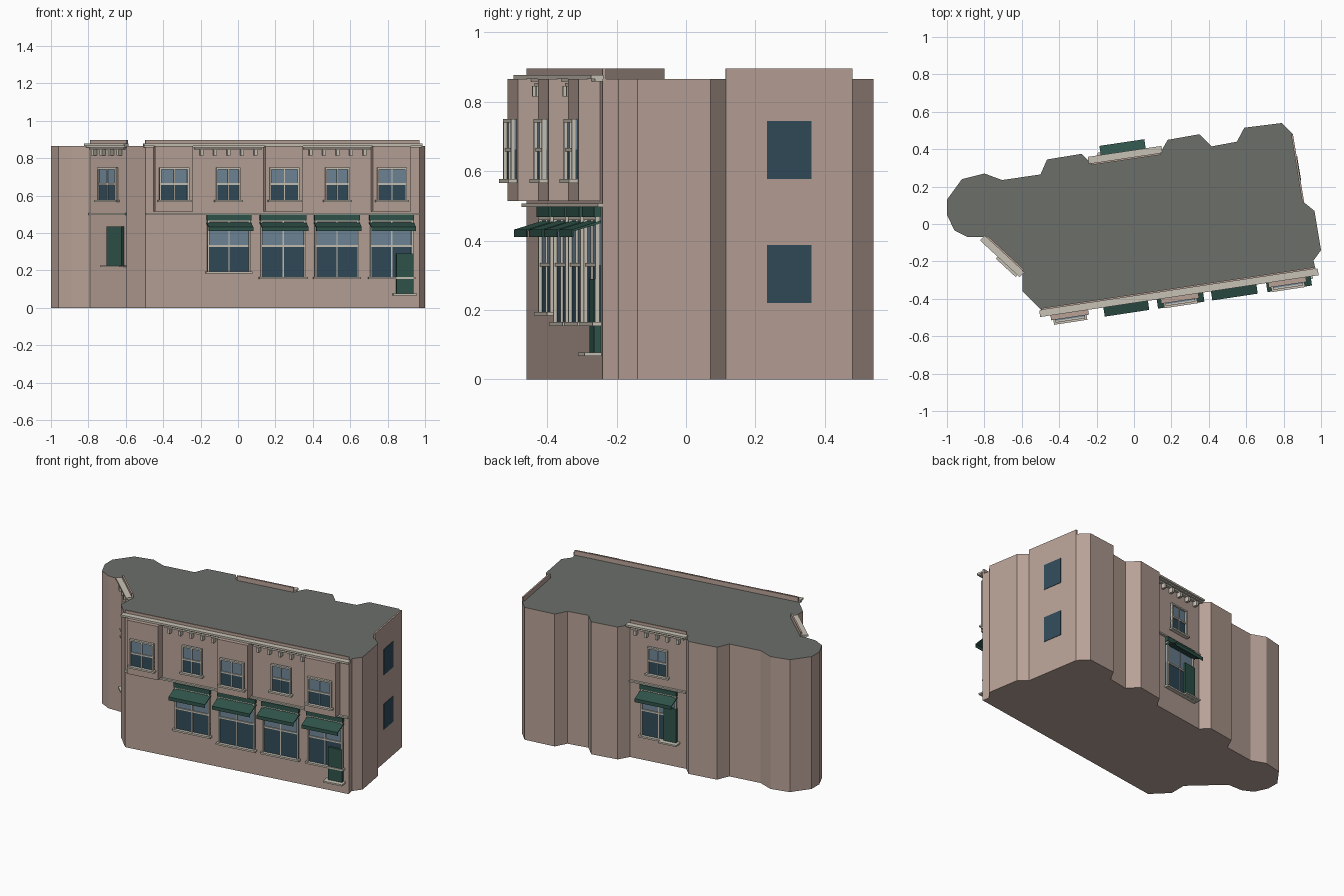
import bpy, bmesh
from mathutils import Vector

if "Cube" in bpy.data.objects:
    bpy.data.objects.remove(bpy.data.objects["Cube"])


def material(name, rgb):
    m = bpy.data.materials.new(name)
    m.diffuse_color = (*rgb, 1)
    m.use_nodes = True
    m.node_tree.nodes["Principled BSDF"].inputs["Base Color"].default_value = m.diffuse_color
    return m


WALL = material("wall_plaster", (0.48, 0.36, 0.31))
ROOF = material("roof_grey", (0.147, 0.159, 0.141))
TRIM = material("trim_cream", (0.58, 0.54, 0.46))
GREEN = material("green_paint", (0.03, 0.09, 0.07))
PALE = material("glass_pale", (0.16, 0.24, 0.31))
DARK = material("glass_dark", (0.03, 0.07, 0.10))


def finish(name, bm, mats):
    bmesh.ops.recalc_face_normals(bm, faces=bm.faces)
    me = bpy.data.meshes.new(name)
    bm.to_mesh(me)
    bm.free()
    for m in mats:
        me.materials.append(m)
    ob = bpy.data.objects.new(name, me)
    bpy.context.collection.objects.link(ob)
    return ob


class Facade:
    """Wall plane: u runs along the wall, n points outward, z is up."""

    def __init__(self, name, a, b):
        self.name, self.a = name, Vector(a)
        d = Vector(b) - self.a
        self.length = d.length
        self.d = d.normalized()
        self.out = Vector((self.d.y, -self.d.x))

    def u(self, x, n=0.0):
        return (x - self.a.x - n * self.out.x) / self.d.x

    def point(self, u, n, z):
        p = self.a + self.d * u + self.out * n
        return (p.x, p.y, z)

    def prism(self, bm, u0, u1, profile, mat_index):
        rings = [[bm.verts.new(self.point(u, n, z)) for n, z in profile] for u in (u0, u1)]
        k = len(profile)
        faces = [bm.faces.new(rings[0]), bm.faces.new(rings[1][::-1])]
        for i in range(k):
            j = (i + 1) % k
            faces.append(bm.faces.new((rings[0][i], rings[1][i], rings[1][j], rings[0][j])))
        for f in faces:
            f.material_index = mat_index

    def part(self, name, boxes):
        """boxes: (u0, u1, n0, n1, z0, z1, material)"""
        bm, mats = bmesh.new(), []
        for u0, u1, n0, n1, z0, z1, m in boxes:
            if m not in mats:
                mats.append(m)
            self.prism(bm, u0, u1, [(n0, z0), (n1, z0), (n1, z1), (n0, z1)], mats.index(m))
        return finish(self.name + "_" + name, bm, mats)

    def window(self, name, u0, u1, z0, z1, split, n=0.0, w=0.01):
        mid, o = (u0 + u1) / 2, n + 0.016
        self.part(name, [
            (u0, u1, n - 0.005, n + 0.006, z0, split, DARK),
            (u0, u1, n - 0.005, n + 0.006, split, z1, PALE),
            (u0, u0 + w, n, o, z0, z1, TRIM), (u1 - w, u1, n, o, z0, z1, TRIM),
            (u0, u1, n, o, z1 - w, z1, TRIM),
            (u0, u1, n, n + 0.012, split - w / 2, split + w / 2, TRIM),
            (mid - 0.003, mid + 0.003, n, n + 0.012, z0, z1, TRIM),
            (u0 - 0.01, u1 + 0.01, n, n + 0.026, z0 - 0.011, z0, TRIM)])

    def awning(self, name, u0, u1):
        bm = bmesh.new()
        self.prism(bm, u0, u1, [(0, 0.458), (0.085, 0.432), (0.085, 0.41), (0.081, 0.41),
                                (0.081, 0.427), (0, 0.45)], 0)
        finish(self.name + "_" + name, bm, [GREEN])

    def shopfront(self, i, u0, u1, z0):
        self.window(f"shop_window_{i}", u0, u1, z0, 0.47, 0.33)
        self.part(f"sign_board_{i}", [(u0 - 0.004, u1 + 0.004, 0, 0.02, 0.468, 0.498, GREEN)])
        self.awning(f"awning_{i}", u0 - 0.004, u1 + 0.004)

    def green_panel(self, u0, u1, z0, z1):
        self.part("green_panel", [(u0, u1, 0, 0.02, z0, z1, GREEN)])
        self.part("panel_sill", [(u0 - 0.02, u1 + 0.015, 0, 0.05, z0 - 0.01, z0, TRIM)])

    def parapet(self):
        self.part("parapet", [(0, self.length, -0.01, 0.0, 0.86, 0.896, WALL)])

    def cornice(self):
        self.parapet()
        L = self.length
        self.part("cornice", [(-0.01, L + 0.01, 0, 0.024, 0.858, 0.868, TRIM),
                              (-0.012, L + 0.012, 0, 0.036, 0.866, 0.878, TRIM)])
        self.part("string_course", [(0, L, 0, 0.014, 0.497, 0.507, TRIM)])

    def dentils(self, name, u0, u1, count):
        step = (u1 - u0) / count
        boxes = [(u0, u1, 0, 0.016, 0.845, 0.855, TRIM)]
        for i in range(count):
            c = u0 + step * (i + 0.5)
            boxes.append((c - 0.008, c + 0.008, 0, 0.028, 0.815, 0.846, TRIM))
        self.part(name, boxes)


# Building body: irregular footprint extruded to the roof
outline = [(-1, .05), (-.96, -.035), (-.89, -.07), (-.79, -.07), (-.595, -.25), (-.595, -.36),
           (-.495, -.46), (.97, -.24), (.96, -.195), (1, -.14), (.965, .07), (.91, .115),
           (.85, .48), (.79, .54), (.59, .515), (.55, .44), (.415, .415), (.35, .48),
           (.18, .45), (.14, .38), (-.23, .325), (-.28, .375), (-.465, .345), (-.50, .265),
           (-.705, .235), (-.80, .27), (-.92, .24), (-1, .13)]
bm = bmesh.new()
base = bm.faces.new([bm.verts.new((x, y, 0)) for x, y in outline])
ext = bmesh.ops.extrude_face_region(bm, geom=[base], use_keep_orig=True)
for g in ext["geom"]:
    if isinstance(g, bmesh.types.BMVert):
        g.co.z = 0.866
    elif isinstance(g, bmesh.types.BMFace):
        g.material_index = 1
finish("building_body", bm, [WALL, ROOF])

# Front facade
front = Facade("front", outline[6], outline[7])
front.cornice()
BAY = 0.062
for i, x in enumerate((-0.342, 0.247, 0.822), 1):
    c = front.u(x, BAY)
    front.part(f"bay_{i}", [(c - 0.102, c + 0.102, -0.005, BAY, 0.515, 0.866, WALL)])
    front.window(f"bay_window_{i}", c - 0.08, c + 0.08, 0.577, 0.75, 0.662, BAY)
for i, x in enumerate((-0.053, 0.53), 1):
    c = front.u(x)
    front.window(f"upper_window_{i}", c - 0.066, c + 0.066, 0.577, 0.75, 0.662)
    front.dentils(f"dentils_{i}", c - 0.182, c + 0.182, 5)
for i, (x0, x1, z0) in enumerate(((-.165, .065, .195), (.12, .36, .165),
                                  (.41, .645, .165), (.705, .935, .165)), 1):
    front.shopfront(i, front.u(x0), front.u(x1), z0)
front.green_panel(front.u(0.845), front.u(0.935), 0.077, 0.29)

# Angled left facade
left = Facade("left", outline[3], outline[4])
left.cornice()
c = left.length / 2
left.window("upper_window", c - 0.07, c + 0.07, 0.577, 0.75, 0.662)
left.dentils("dentils", 0.01, left.length - 0.01, 4)
left.green_panel(left.u(-0.69), left.u(-0.61), 0.227, 0.435)

# Back facade
back = Facade("back", outline[19], outline[20])
back.cornice()
c = back.length / 2
back.window("upper_window", c - 0.067, c + 0.067, 0.577, 0.75, 0.662)
back.dentils("dentils", 0.01, back.length - 0.01, 5)
back.shopfront(1, c - 0.11, c + 0.125, 0.165)
back.green_panel(c + 0.045, c + 0.13, 0.165, 0.385)

# Right facade: parapet and two plain panes
right = Facade("right", outline[11], outline[12])
right.parapet()
for name, z0, z1 in (("lower_pane", 0.22, 0.387), ("upper_pane", 0.577, 0.745)):
    right.part(name, [(0.12, 0.25, -0.005, 0.003, z0, z1, DARK)])
